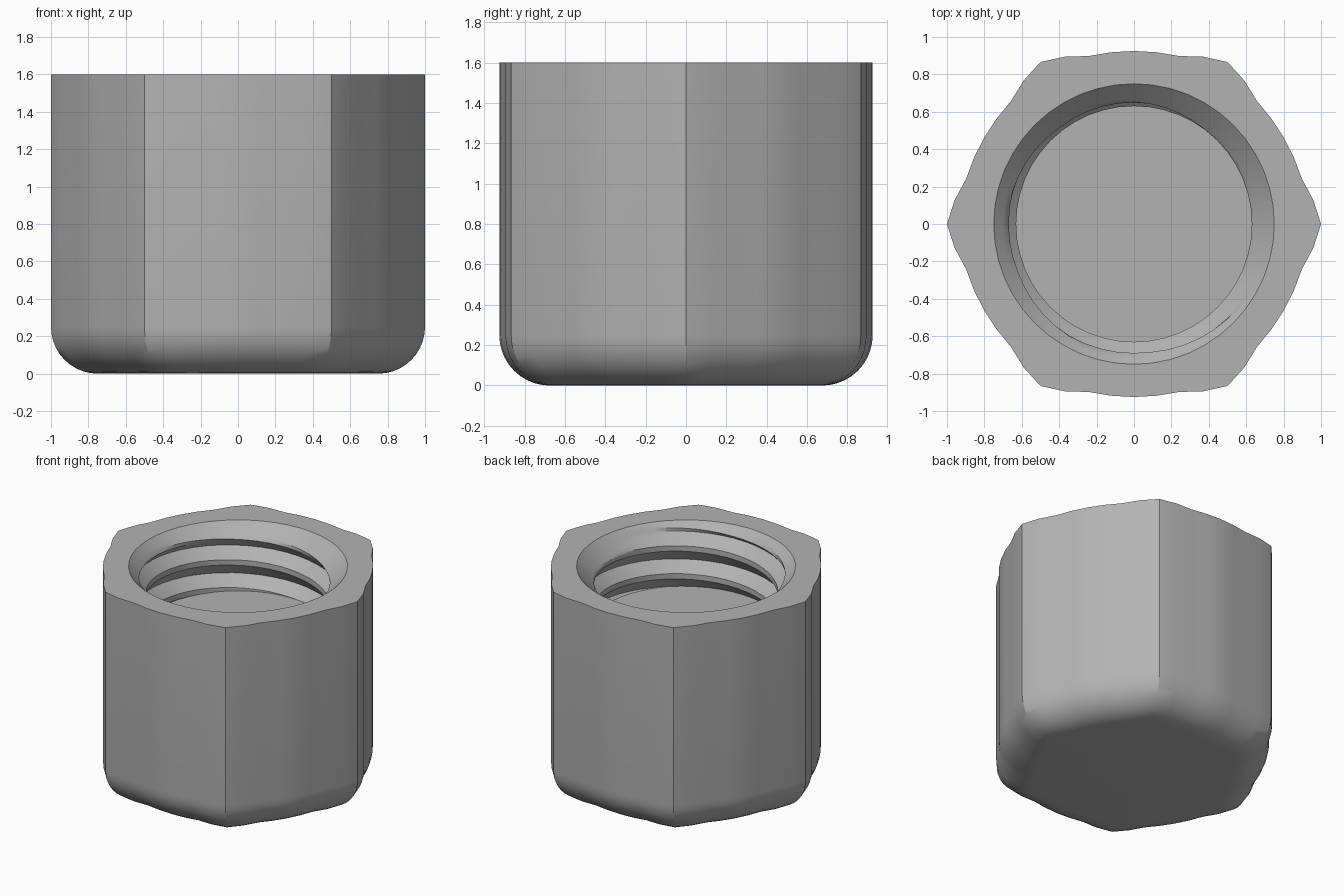
import bpy, bmesh, math
from math import pi, sin, cos

if "Cube" in bpy.data.objects:
    bpy.data.objects.remove(bpy.data.objects["Cube"])

COLS = 48            # columns around the cap
TOP, FLOOR = 1.6, 1.12
ROUND = 0.25         # radius of the rounded lower edge
BORE, MOUTH, DEPTH = 0.63, 0.75, 0.08
PITCH = 0.21

# Flat grey plastic
grey = bpy.data.materials.new("grey plastic")
grey.use_nodes = True
colour = (0.45, 0.45, 0.45, 1)
grey.diffuse_color = colour
grey.node_tree.nodes["Principled BSDF"].inputs["Base Color"].default_value = colour

# Grip outline: six pointed lobes with soft bulges between them
LOBE = [1.0, 0.968, 0.93, 0.926, 0.925, 0.926, 0.93, 0.968]

# Thread groove: height within one turn and cut depth
GROOVE = [(0, 0), (0.075, DEPTH), (0.17, 0), (PITCH, 0)]
STEPS = [a + (b - a) * t / 4
         for (a, _), (b, _) in zip(GROOVE, GROOVE[1:]) for t in range(4)]


def bore_radius(z, start):
    """Radius of the threaded bore, widened by the mouth chamfer."""
    h = (z - start) % PITCH
    cut = 0
    for (a, da), (b, db) in zip(GROOVE, GROOVE[1:]):
        if a <= h <= b:
            cut = da + (db - da) * (h - a) / (b - a)
    return max(BORE + cut, MOUTH - (TOP - z))


bm = bmesh.new()


def ring_point(r, angle, z):
    return bm.verts.new((r * cos(angle), r * sin(angle), z))


# One continuous strip per column: base centre, outer wall, rim, bore, floor centre
columns = []
for j in range(COLS + 1):
    angle = 2 * pi * j / COLS
    r = LOBE[j % len(LOBE)]
    strip = [ring_point(0, 0, 0)]
    for k in range(11):
        a = pi / 2 * k / 10
        strip.append(ring_point(r - ROUND + ROUND * sin(a), angle, ROUND * (1 - cos(a))))
    strip.append(ring_point(r, angle, TOP))
    start = 1.28 - 3 * PITCH + PITCH * j / COLS
    heights = [start + PITCH * turn + s for turn in range(6) for s in STEPS]
    for z in reversed(heights):
        z = min(max(z, FLOOR), TOP)
        strip.append(ring_point(bore_radius(z, start), angle, z))
    strip.append(ring_point(0, 0, FLOOR))
    columns.append(strip)

for a, b in zip(columns, columns[1:]):
    for i in range(len(a) - 1):
        bm.faces.new((a[i], a[i + 1], b[i + 1], b[i]))

bmesh.ops.remove_doubles(bm, verts=bm.verts, dist=0.0005)
bmesh.ops.recalc_face_normals(bm, faces=bm.faces)

mesh = bpy.data.meshes.new("threaded_cap")
bm.to_mesh(mesh)
bm.free()
mesh.materials.append(grey)
cap = bpy.data.objects.new("threaded_cap", mesh)
bpy.context.collection.objects.link(cap)

# Smooth walls with crisp corners
bpy.ops.object.select_all(action="DESELECT")
cap.select_set(True)
bpy.context.view_layer.objects.active = cap
bpy.ops.object.shade_smooth_by_angle(angle=math.radians(30))
